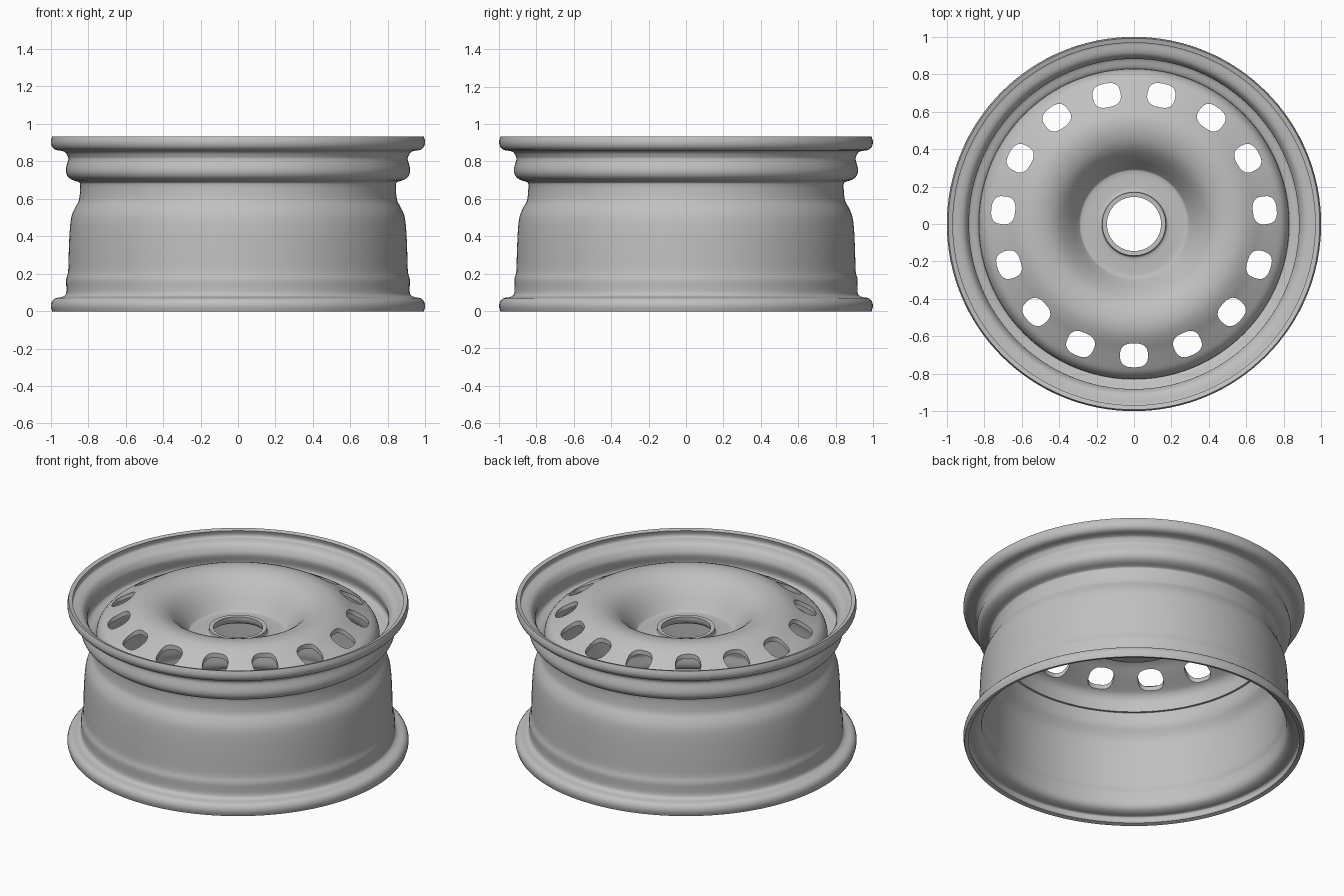
import bpy
import bmesh
from math import cos, sin, pi, radians, copysign
from mathutils import Vector

SEGMENTS = 128
SHEET = 0.025

default = bpy.data.objects.get("Cube")
if default:
    bpy.data.objects.remove(default, do_unlink=True)

steel = bpy.data.materials.new("grey steel")
steel.use_nodes = True
GREY = (0.53, 0.53, 0.53, 1)
steel.diffuse_color = GREY
steel.node_tree.nodes["Principled BSDF"].inputs["Base Color"].default_value = GREY


def smooth_line(points, steps=3):
    """Run a flowing curve through the given radius/height points."""
    p = [Vector(q) for q in points]
    p = [2 * p[0] - p[1]] + p + [2 * p[-1] - p[-2]]
    line = []
    for a, b, c, d in zip(p, p[1:], p[2:], p[3:]):
        for i in range(steps):
            t = i / steps
            line.append(0.5 * (2 * b + (c - a) * t + (2 * a - 5 * b + 4 * c - d) * t ** 2
                               + (3 * b - a - 3 * c + d) * t ** 3))
    return line + [p[-2]]


def thicken(line):
    """Give a centre line the thickness of the sheet, as a closed section."""
    near, far = [], []
    for i, q in enumerate(line):
        tangent = (line[min(i + 1, len(line) - 1)] - line[max(i - 1, 0)]).normalized()
        offset = Vector((-tangent.y, tangent.x)) * SHEET / 2
        near.append(q + offset)
        far.append(q - offset)
    return near + far[::-1]


def finish(name, bm):
    bmesh.ops.recalc_face_normals(bm, faces=bm.faces[:])
    mesh = bpy.data.meshes.new(name)
    bm.to_mesh(mesh)
    bm.free()
    mesh.materials.append(steel)
    obj = bpy.data.objects.new(name, mesh)
    bpy.context.collection.objects.link(obj)
    return obj


def lathe(name, points):
    section = thicken(smooth_line(points))
    bm = bmesh.new()
    rings = []
    for s in range(SEGMENTS):
        a = 2 * pi * s / SEGMENTS
        rings.append([bm.verts.new((q.x * cos(a), q.x * sin(a), q.y)) for q in section])
    for s in range(SEGMENTS):
        r0, r1 = rings[s], rings[(s + 1) % SEGMENTS]
        for i in range(len(section)):
            j = (i + 1) % len(section)
            bm.faces.new((r0[i], r1[i], r1[j], r0[j]))
    return finish(name, bm)


def activate(obj):
    bpy.ops.object.select_all(action="DESELECT")
    obj.select_set(True)
    bpy.context.view_layer.objects.active = obj


# Barrel with curled flanges, bead seats and drop centre, bottom to top
rim = lathe("rim_barrel", [
    (0.98, 0), (0.987, 0.03), (0.975, 0.055), (0.94, 0.062), (0.915, 0.075),
    (0.905, 0.1), (0.905, 0.14), (0.905, 0.17), (0.895, 0.21), (0.892, 0.3),
    (0.887, 0.42), (0.878, 0.5), (0.86, 0.545), (0.841, 0.58), (0.833, 0.62),
    (0.831, 0.68), (0.845, 0.7), (0.88, 0.712), (0.902, 0.73), (0.907, 0.76),
    (0.894, 0.81), (0.9, 0.835), (0.915, 0.858), (0.94, 0.868), (0.975, 0.875),
    (0.987, 0.9), (0.98, 0.93)])

# Dished disc, from the hub collar over the dome to the welded skirt
disc = lathe("wheel_disc", [
    (0.157, 0.755), (0.16, 0.73), (0.175, 0.712), (0.22, 0.708), (0.285, 0.709),
    (0.31, 0.73), (0.36, 0.8), (0.42, 0.862), (0.49, 0.892), (0.56, 0.895),
    (0.62, 0.874), (0.68, 0.838), (0.75, 0.8), (0.79, 0.775), (0.812, 0.74),
    (0.817, 0.7), (0.817, 0.66)])

# Ring of fifteen rounded vent holes
bm = bmesh.new()
for k in range(15):
    a = radians(-90 + 24 * k)
    radial, across = Vector((cos(a), sin(a), 0)), Vector((-sin(a), cos(a), 0))
    outline = []
    for i in range(24):
        t = 2 * pi * i / 24
        u = copysign(abs(cos(t)) ** 0.75, cos(t)) * 0.064
        v = copysign(abs(sin(t)) ** 0.75, sin(t)) * 0.075
        outline.append(radial * (0.702 + u) + across * v)
    low = [bm.verts.new(q + Vector((0, 0, 0.6))) for q in outline]
    high = [bm.verts.new(q + Vector((0, 0, 1.1))) for q in outline]
    bm.faces.new(low)
    bm.faces.new(high)
    for i in range(24):
        j = (i + 1) % 24
        bm.faces.new((low[i], low[j], high[j], high[i]))
cutter = finish("vent_hole_cutter", bm)
cutter.hide_render = True

cut = disc.modifiers.new("vent_holes", "BOOLEAN")
cut.operation = "DIFFERENCE"
cut.solver = "EXACT"
cut.object = cutter
activate(disc)
bpy.ops.object.modifier_apply(modifier=cut.name)
bpy.data.objects.remove(cutter, do_unlink=True)

for part in (rim, disc):
    activate(part)
    bpy.ops.object.shade_smooth_by_angle(angle=radians(40))
